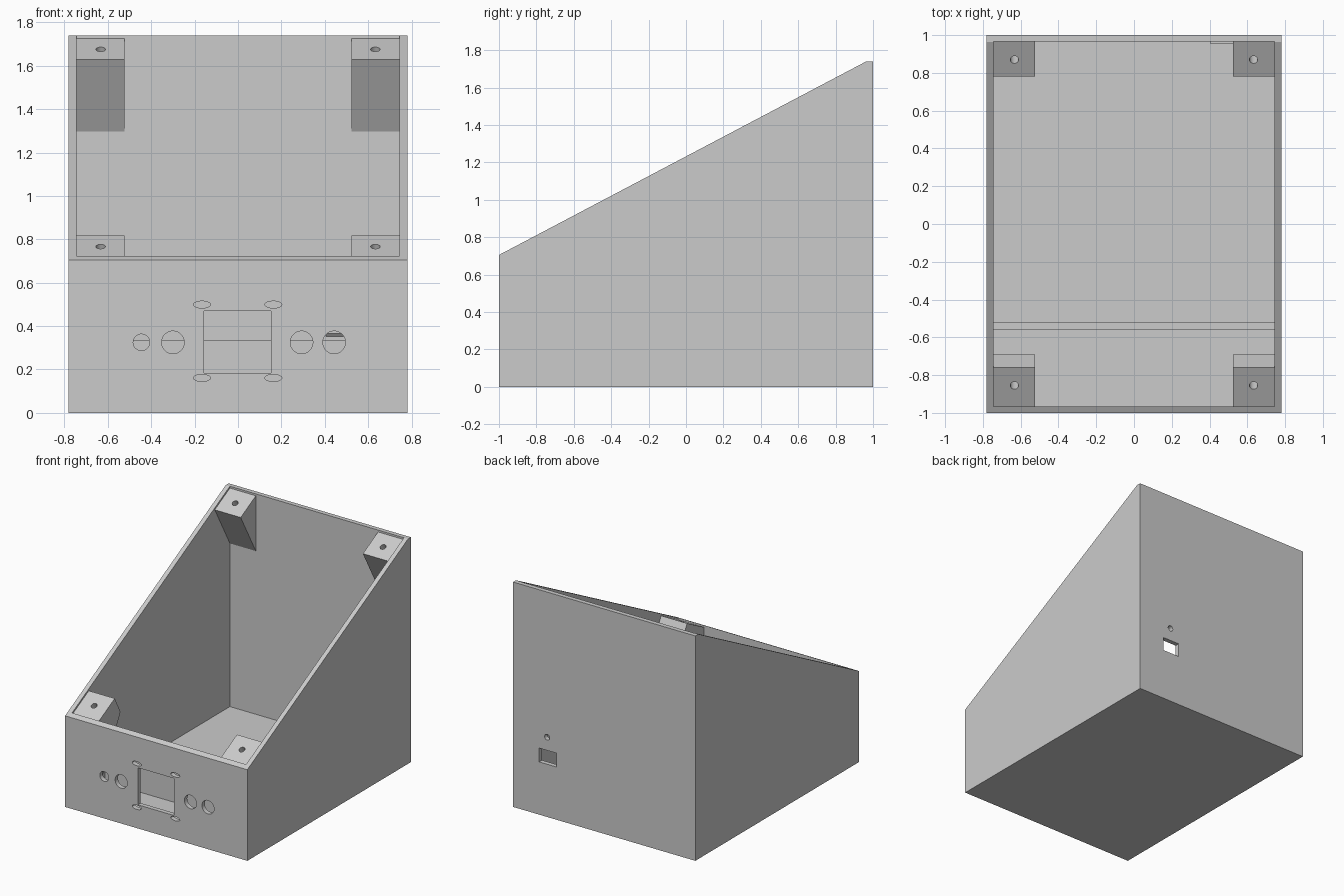
import bpy, bmesh, math
from mathutils import Matrix

cube = bpy.data.objects.get("Cube")
if cube:
    bpy.data.objects.remove(cube, do_unlink=True)

SLOPE = 0.527
TILT = math.atan(SLOPE)
WALL = 0.035

grey = bpy.data.materials.new("light_grey_plastic")
grey.use_nodes = True
grey.diffuse_color = (0.6, 0.6, 0.6, 1)
grey.node_tree.nodes["Principled BSDF"].inputs["Base Color"].default_value = (0.6, 0.6, 0.6, 1)


def rim(y):
    """Height of the sloping rim at depth y."""
    return 0.705 + SLOPE * (y + 1)


def finish(name, bm):
    bmesh.ops.recalc_face_normals(bm, faces=bm.faces[:])
    mesh = bpy.data.meshes.new(name)
    bm.to_mesh(mesh)
    bm.free()
    mesh.materials.append(grey)
    obj = bpy.data.objects.new(name, mesh)
    bpy.context.collection.objects.link(obj)
    return obj


def prism(name, profile, x0, x1):
    """Side profile of (y, z) points extruded along x."""
    bm = bmesh.new()
    face = bm.faces.new([bm.verts.new((x0, y, z)) for y, z in profile])
    ext = bmesh.ops.extrude_face_region(bm, geom=[face])
    verts = [g for g in ext["geom"] if isinstance(g, bmesh.types.BMVert)]
    bmesh.ops.translate(bm, verts=verts, vec=(x1 - x0, 0, 0))
    return finish(name, bm)


def box(name, x0, x1, y0, y1, z0, z1):
    return prism(name, [(y0, z0), (y1, z0), (y1, z1), (y0, z1)], x0, x1)


def rod(name, centre, rx, rz, length, angle):
    """Round or oval cutter, tilted about x."""
    bm = bmesh.new()
    m = (Matrix.Translation(centre) @ Matrix.Rotation(angle, 4, "X")
         @ Matrix.Diagonal((rx, rz, 1, 1)))
    bmesh.ops.create_cone(bm, cap_ends=True, segments=32, radius1=1, radius2=1,
                          depth=length, matrix=m)
    return finish(name, bm)


def cut(obj, cutters):
    bpy.context.view_layer.objects.active = obj
    for c in cutters:
        mod = obj.modifiers.new("cut", "BOOLEAN")
        mod.operation = "DIFFERENCE"
        mod.solver = "EXACT"
        mod.object = c
        bpy.ops.object.modifier_apply(modifier=mod.name)
        bpy.data.objects.remove(c, do_unlink=True)


def smooth(obj):
    bpy.ops.object.select_all(action="DESELECT")
    obj.select_set(True)
    bpy.context.view_layer.objects.active = obj
    bpy.ops.object.shade_smooth_by_angle(angle=math.radians(25))


# Wedge-shaped open case
case = prism("case", [(-1, 0), (1, 0), (1, 1.74), (0.964, 1.74), (-1, 0.705)], -0.78, 0.78)
cutters = [box("cavity", -0.745, 0.745, -1 + WALL, 1 - WALL, WALL, 2.2)]

# Front panel: display window, round control holes and oval screw holes
cutters.append(box("window_cut", -0.157, 0.153, -1.1, -0.9, 0.183, 0.47))
for x, r in ((-0.445, 0.038), (-0.3, 0.052), (0.293, 0.052), (0.443, 0.052)):
    cutters.append(rod("control_cut", (x, -1, 0.325), r, r, 0.2, math.pi / 2))
for x in (-0.166, 0.163):
    for z in (0.161, 0.499):
        cutters.append(rod("oval_cut", (x, -1, z), 0.039, 0.016, 0.2, math.pi / 2))

# Back panel: socket and small round hole
cutters.append(box("socket_cut", 0.41, 0.557, 0.9, 1.1, 0.408, 0.515))
cutters.append(rod("lamp_cut", (0.489, 1, 0.617), 0.022, 0.022, 0.2, math.pi / 2))
cut(case, cutters)
smooth(case)

# Low partition across the floor
box("partition", -0.75, 0.75, -0.56, -0.52, 0.02, 0.335)

# Small chamfered ledge under the socket
prism("socket_ledge", [(0.98, 0.335), (0.953, 0.367), (0.953, 0.4), (0.98, 0.4)], 0.405, 0.56)

# Corner posts with screw holes, following the slope of the rim
DROP = 0.015
for side, s in (("left", 1), ("right", -1)):
    for end in ("front", "back"):
        if end == "front":
            y0, y1, hole_y = -0.975, -0.76, -0.855
            profile = [(y0, rim(y0) - DROP), (y1, rim(y1) - DROP),
                       (-0.69, 0.685), (y0, 0.15)]
        else:
            y0, y1, hole_y = 0.78, 0.975, 0.87
            profile = [(y0, rim(y0) - DROP), (y1, rim(y1) - DROP), (y1, 1.28)]
        post = prism(f"{end}_{side}_post", profile, s * 0.523, s * 0.755)
        centre = (s * 0.633, hole_y, rim(hole_y) - DROP)
        cut(post, [rod("screw_cut", centre, 0.022, 0.022, 0.3, TILT)])
        smooth(post)
